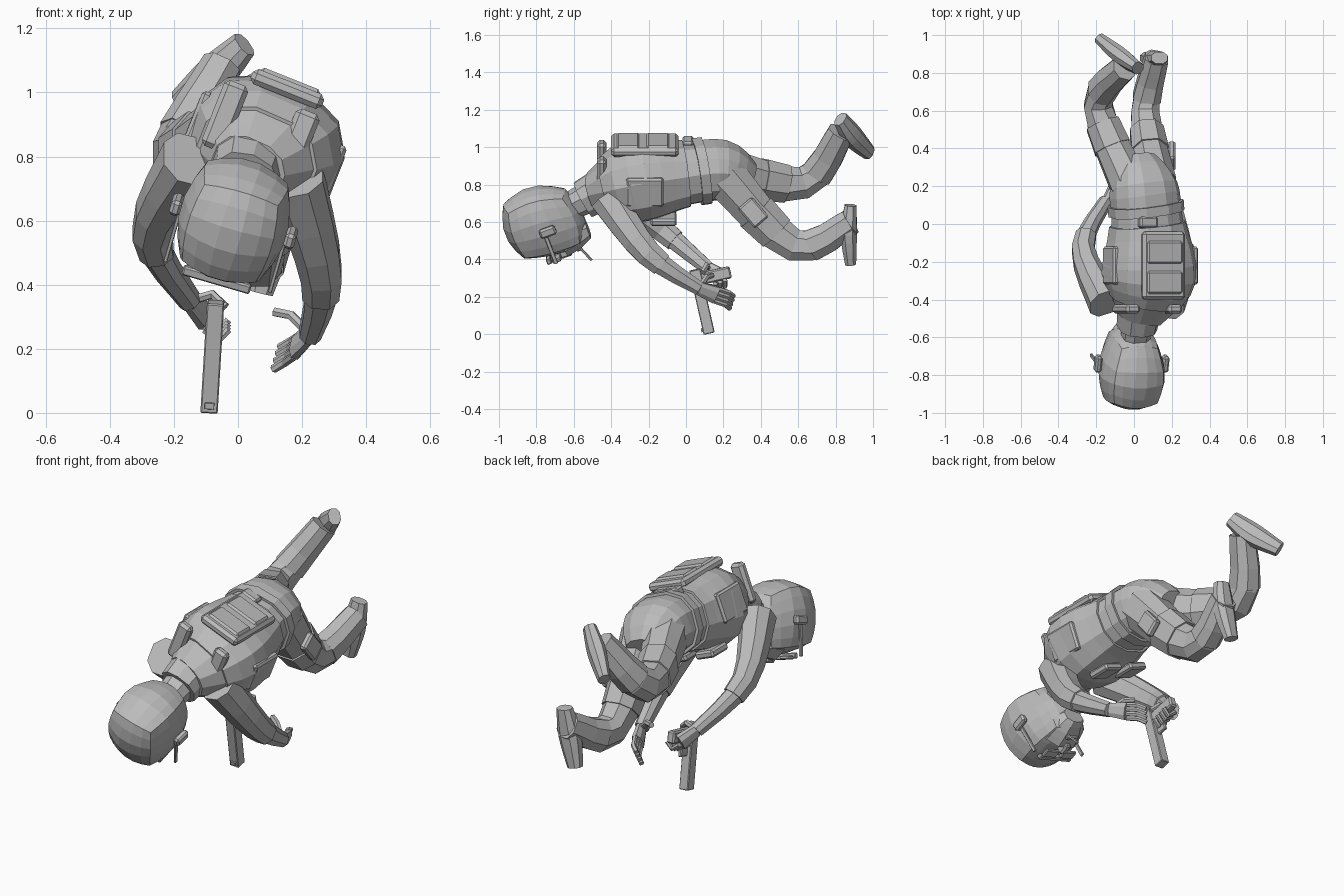
import bpy, bmesh, math
from mathutils import Vector, Matrix

old = bpy.data.objects.get("Cube")
if old:
    bpy.data.objects.remove(old, do_unlink=True)

grey = bpy.data.materials.new("plain grey")
grey.use_nodes = True
tone = (.5, .5, .5, 1)
grey.diffuse_color = tone
grey.node_tree.nodes["Principled BSDF"].inputs["Base Color"].default_value = tone


def finish(name, bm):
    """Turn a bmesh into a flat shaded grey object."""
    bmesh.ops.recalc_face_normals(bm, faces=bm.faces)
    mesh = bpy.data.meshes.new(name)
    bm.to_mesh(mesh)
    bm.free()
    mesh.materials.append(grey)
    bpy.context.collection.objects.link(bpy.data.objects.new(name, mesh))


def curve(*joints, steps=4):
    """Smooth path through joints; each joint is x, y, z, radius."""
    pts = [Vector(j) for j in joints]
    pts = [pts[0]] + pts + [pts[-1]]
    path = []
    for a, b, c, d in zip(pts, pts[1:], pts[2:], pts[3:]):
        for i in range(steps):
            t = i / steps
            bend = (c - a) * t + (a * 2 - b * 5 + c * 4 - d) * t ** 2
            path.append(b + (bend + (b * 3 - a - c * 3 + d) * t ** 3) / 2)
    return path + [pts[-1]]


def joint(point, radius):
    return (*point, radius)


def loft(name, path, side=(1, 0, 0), sides=8, depth=1, grow=0, square=.85):
    """Capped tube along a path, with its width along side."""
    bm = bmesh.new()
    loops = []
    for i, ring in enumerate(path):
        before, after = path[max(i - 1, 0)], path[min(i + 1, len(path) - 1)]
        along = (Vector(after[:3]) - Vector(before[:3])).normalized()
        across = Vector(side)
        across = (across - along * across.dot(along)).normalized()
        deep = across.cross(along)
        loop = []
        for k in range(sides):
            angle = math.tau * (k + .5) / sides
            c, s = [math.copysign(abs(f(angle)) ** square, f(angle)) for f in (math.cos, math.sin)]
            offset = across * c * (ring[3] + grow) + deep * s * (ring[3] * depth + grow)
            loop.append(bm.verts.new(Vector(ring[:3]) + offset))
        loops.append(loop)
    for low, high in zip(loops, loops[1:]):
        for k in range(sides):
            n = (k + 1) % sides
            bm.faces.new((low[k], low[n], high[n], high[k]))
    bm.faces.new(loops[0])
    bm.faces.new(loops[-1])
    finish(name, bm)


def frame(origin, side, up):
    """Body frame: first axis left, second axis to the front, third axis up."""
    s = Vector(side).normalized()
    u = Vector(up)
    u = (u - s * u.dot(s)).normalized()
    turn = Matrix((s, s.cross(u), u)).transposed()
    return Matrix.Translation(Vector(origin)) @ turn.to_4x4()


def box(name, base, at, size, bevel=.01):
    """Chamfered block placed in a body frame."""
    bm = bmesh.new()
    bmesh.ops.create_cube(bm, size=1)
    bmesh.ops.scale(bm, vec=size, verts=bm.verts)
    bmesh.ops.bevel(bm, geom=bm.edges[:], offset=bevel, segments=1, affect='EDGES')
    bmesh.ops.translate(bm, vec=at, verts=bm.verts)
    bmesh.ops.transform(bm, matrix=base, verts=bm.verts)
    finish(name, bm)


# Torso, rolled so that its left side hangs lower
roll = (.93, 0, -.37)
body = curve((.03, -.5, .76, .12), (.08, -.28, .82, .24), (.07, 0, .86, .19),
             (.05, .2, .88, .18), (.02, .34, .83, .1))
loft("torso", body, roll, sides=12, depth=.85)
loft("vest", body[2:9], roll, sides=12, depth=.85, grow=.012)
loft("belt", body[9:11], roll, sides=12, depth=.85, grow=.015)

# Plates and pouches on the vest
chest = frame((.08, -.22, .825), roll, (0, -1, 0))
box("back_plate", chest, (0, -.2, 0), (.24, .05, .36), .015)
for name, up in (("upper_pouch", .09), ("lower_pouch", -.07)):
    box(name, chest, (0, -.22, up), (.2, .03, .12))
for name, s in (("left", 1), ("right", -1)):
    box(name + "_side_pouch", chest, (s * .225, -.02, 0), (.035, .16, .2))
    box(name + "_shoulder_strap", chest, (s * .12 - .03, -.05, .23), (.08, .22, .05), .015)
    box(name + "_chest_pouch", chest, (s * .09, .19, -.1), (.12, .04, .14))
box("radio", chest, (-.08, -.18, -.23), (.1, .05, .06))

# Neck and collar
neck = curve((.03, -.44, .78, .09), (0, -.66, .66, .07))
loft("neck", neck, roll)
loft("collar", neck[:3], roll, sides=10, grow=.025)

# Head: rounded block that narrows to the jaw
tilt = (.96, 0, -.28)
head = frame((-.01, -.765, .61), tilt, (0, -.93, -.36))
bm = bmesh.new()
bmesh.ops.create_cube(bm, size=2)
bmesh.ops.subdivide_edges(bm, edges=bm.edges[:], cuts=4, use_grid_fill=True)
for v in bm.verts:
    p = v.co.normalized() * .73 + v.co * .24
    low = max(0, -p.z)
    v.co = head @ Vector((p.x * .18 * (1 - low / 4), p.y * .2 + low * .045, p.z * .225))
finish("head", bm)
jaw = curve(*[joint(head @ Vector((0, .13, -u)), r) for u, r in ((.06, .12), (.14, .1), (.21, .06))])
loft("jaw", jaw[::2], tilt, depth=.8)

# Face
box("nose", head, (0, .21, -.05), (.04, .05, .07))
box("mouth", head, (0, .21, -.125), (.08, .02, .025), .005)
box("brow", head, (0, .2, .04), (.22, .03, .025), .005)
for name, s in (("left", 1), ("right", -1)):
    box(name + "_ear", head, (s * .185, .02, -.02), (.035, .05, .09))
    box(name + "_lens", head, (s * .06, .21, 0), (.09, .02, .05), .005)
    box(name + "_glasses_arm", head, (s * .17, .11, 0), (.012, .19, .02), .002)
cigarette = [joint(head @ Vector(p), .007) for p in ((.03, .19, -.13), (.035, .29, -.17))]
loft("cigarette", cigarette, tilt, sides=6)

# Arms: sleeve to the elbow over a slimmer forearm
left_wrist = Vector((.225, .07, .245))
right_wrist = Vector((-.15, .12, .35))
arms = {
    "left": curve((.18, -.42, .73, .085), (.26, -.2, .43, .06), joint(left_wrist, .036)),
    "right": curve((-.15, -.42, .79, .085), (-.27, -.13, .56, .055), joint(right_wrist, .036)),
}
for name, arm in arms.items():
    loft(name + "_arm", arm, depth=1.1)
    loft(name + "_sleeve", arm[:6], depth=1.1, grow=.008)


def finger(name, start, *moves, thick=.013):
    """Bent finger that continues by each move in turn."""
    path = [joint(start, thick)]
    for move in moves:
        start = start + Vector(move)
        path.append(joint(start, thick))
    loft(name, path, (.3, 0, 1), sides=6)


# Open left hand
spread = Vector((.3, .3, 1)).normalized()
left_knuckles = left_wrist + Vector((-.04, .09, -.035))
loft("left_palm", curve(joint(left_wrist, .038), joint(left_knuckles, .05)), spread, depth=.5)
for i in range(4):
    root = left_knuckles + spread * (.036 - i * .024)
    finger("left_finger", root, (-.03, .06, -.02), (-.035, .025, -.02))
finger("left_thumb", left_wrist, (-.06, .04, .06), (-.05, .03, .01), thick=.015)

# Pistol: slide points down, grip points back
pistol = frame((-.08, .085, .175), (1, 0, -.06), (.04, -.22, .97))
box("pistol_slide", pistol, (0, 0, 0), (.054, .06, .35), .004)
box("pistol_grip", pistol, (0, -.1, .12), (.045, .17, .065), .008)
box("trigger_guard", pistol, (0, -.06, .04), (.02, .06, .07), .005)
box("front_sight", pistol, (0, .033, -.15), (.03, .01, .02), .001)

# Right hand closed on the grip
right_knuckles = right_wrist + Vector((.045, .08, -.05))
loft("right_palm", curve(joint(right_wrist, .038), joint(right_knuckles, .048)),
     (.2, .6, .8), depth=.6)
for i in range(4):
    root = right_knuckles + Vector((0, i * .026 - .07, i * .01 - .04))
    finger("right_finger", root, (.045, 0, -.035), (.03, 0, .035))
finger("right_thumb", right_wrist, (.07, -.01, .02), (.04, -.02, -.04), thick=.015)

# Legs: trousers, knee and thigh straps, boot shaft and foot
legs = {
    "left": (curve((.12, .2, .85, .11), (.06, .58, .475, .08), (.12, .88, .6, .06)), (1, 0, 0),
             curve((.135, .88, .69, .045), (.11, .87, .54, .062), (.07, .88, .375, .042))),
    "right": (curve((-.02, .2, .88, .11), (-.19, .63, .81, .08), (-.05, .83, 1.08, .06)), (1, 0, 0),
              curve((.02, .825, 1.15, .045), (-.07, .89, 1.06, .062), (-.18, .98, .97, .042))),
}
foot_side = {"left": (1, 0, 0), "right": (.75, -.6, -.25)}
for name, (leg, side, foot) in legs.items():
    loft(name + "_leg", leg, side, depth=1.15)
    loft(name + "_thigh_strap", leg[2:4], side, depth=1.15, grow=.008)
    loft(name + "_boot_shaft", leg[5:], side, depth=1.15, grow=.006)
    loft(name + "_foot", foot, foot_side[name], depth=.75)
holster = frame((.2, .36, .65), (1, 0, 0), (0, -.65, .75))
box("holster", holster, (0, 0, 0), (.04, .1, .14))
